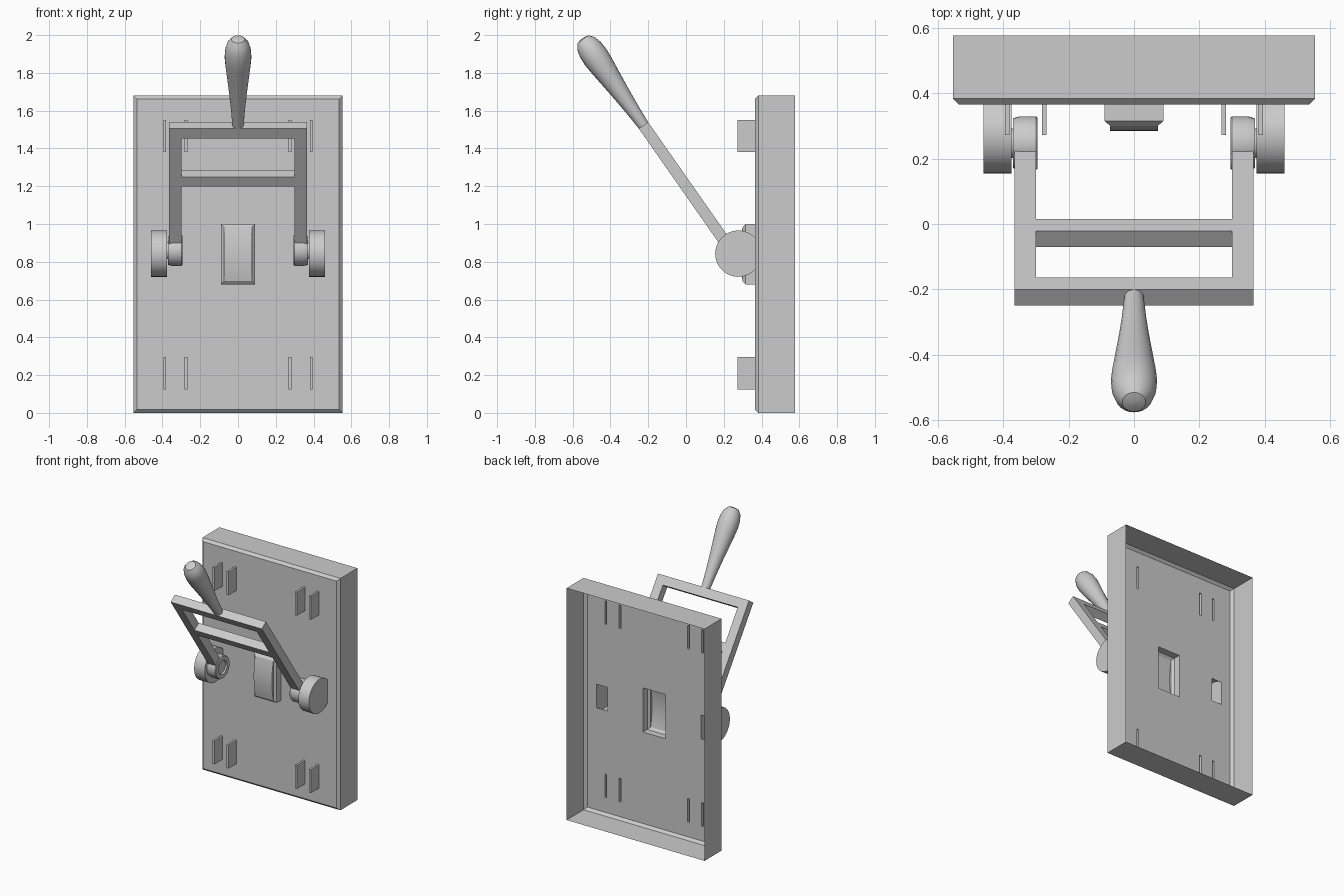
import bpy, bmesh
from math import sin, cos, pi, sqrt, asin, radians
from mathutils import Matrix, Vector

if "Cube" in bpy.data.objects:
    bpy.data.objects.remove(bpy.data.objects["Cube"])

FRONT, BACK = 0.365, 0.577        # plate front and rear y
TILT = Matrix.Translation((0, -0.225, 1.522)) @ Matrix.Rotation(radians(35), 4, 'X')


def finish(bm, name, smooth=False, matrix=None):
    bmesh.ops.recalc_face_normals(bm, faces=bm.faces[:])
    if matrix:
        bm.transform(matrix)
    me = bpy.data.meshes.new(name)
    bm.to_mesh(me)
    bm.free()
    ob = bpy.data.objects.new(name, me)
    bpy.context.collection.objects.link(ob)
    if smooth:
        bpy.ops.object.select_all(action='DESELECT')
        ob.select_set(True)
        bpy.context.view_layer.objects.active = ob
        bpy.ops.object.shade_smooth_by_angle(angle=radians(35))
    return ob


def add_loop(bm, pts):
    return [bm.verts.new(p) for p in pts]


def bridge(bm, a, b, closed=True):
    n = len(a)
    for i in range(n if closed else n - 1):
        j = (i + 1) % n
        bm.faces.new((a[i], a[j], b[j], b[i]))


def rect(x0, x1, z0, z1, y):
    return [(x0, y, z0), (x1, y, z0), (x1, y, z1), (x0, y, z1)]


def fill(bm, loops, normal):
    """Fill an outer loop, leaving the other loops as holes."""
    edges = []
    for lp in loops:
        for i in range(len(lp)):
            a, b = lp[i], lp[(i + 1) % len(lp)]
            edges.append(bm.edges.get((a, b)) or bm.edges.new((a, b)))
    bmesh.ops.triangle_fill(bm, edges=edges, use_beauty=True, normal=normal)


def open_prism(name, profile, x0, x1, smooth=False):
    """Extrude a (y, z) profile along x with end caps, open where it meets the plate."""
    bm = bmesh.new()
    a = add_loop(bm, [(x0, y, z) for y, z in profile])
    b = add_loop(bm, [(x1, y, z) for y, z in profile])
    bridge(bm, a, b, closed=False)
    bm.faces.new(a)
    bm.faces.new(b)
    return finish(bm, name, smooth)


def lathe(name, profile, matrix, seg=32):
    """Revolve (radius, height) points about local z."""
    bm = bmesh.new()
    prev = None
    for r, h in profile:
        ring = add_loop(bm, [(r * cos(2 * pi * i / seg), r * sin(2 * pi * i / seg), h)
                             for i in range(seg)])
        if prev:
            bridge(bm, prev, ring)
        else:
            bm.faces.new(ring)
        prev = ring
    bm.faces.new(prev)
    return finish(bm, name, True, matrix)


# Openings in the plate: clips, pivot discs, central boss
clips = [(x, z) for x in (0.267, 0.38) for z in (0.125, 1.38)]
CW, CH = 0.015, 0.17
R, CY, CZ = 0.1225, 0.277, 0.843
chord = sqrt(R * R - (FRONT - CY) ** 2)
holes = [(-0.09, 0.09, 0.68, 1.0)]
for s in (-1, 1):
    for x, z in clips:
        holes.append((*sorted((s * x, s * (x + CW))), z, z + CH))
    holes.append((*sorted((s * 0.375, s * 0.46)), CZ - chord, CZ + chord))

# Open-backed plate with chamfered front edge
bm = bmesh.new()
rear = add_loop(bm, rect(-0.553, 0.553, 0, 1.68, BACK))
rim = add_loop(bm, rect(-0.553, 0.553, 0, 1.68, FRONT + 0.018))
face = add_loop(bm, rect(-0.535, 0.535, 0.018, 1.662, FRONT))
bridge(bm, rear, rim)
bridge(bm, rim, face)
fill(bm, [face] + [add_loop(bm, rect(*h, FRONT)) for h in holes], (0, -1, 0))
finish(bm, "back_plate")

# Central boss: chamfered surround and slightly bulged pad
bm = bmesh.new()
loops = [add_loop(bm, rect(-w, w, 0.84 - h, 0.84 + h, y))
         for w, h, y in ((0.09, 0.16, FRONT), (0.09, 0.16, 0.315), (0.073, 0.143, 0.30))]
bridge(bm, loops[0], loops[1])
bridge(bm, loops[1], loops[2])
finish(bm, "boss_surround")
pad = [(0.30 - 0.016 * (1 - (i / 6) ** 2), 0.84 + 0.143 * i / 6) for i in range(-6, 7)]
open_prism("boss_pad", pad, -0.073, 0.073, True)

# Pivot discs, clips and hubs on both sides
start = asin(chord / R)
arc = [start + (2 * pi - 2 * start) * i / 28 for i in range(29)]
disc = [(CY + R * cos(a), CZ + R * sin(a)) for a in arc]
for s, side in ((-1, "left"), (1, "right")):
    open_prism("pivot_disc_" + side, disc, s * 0.375, s * 0.46, True)
    for i, (x, z) in enumerate(clips):
        prof = [(FRONT, z), (0.272, z), (0.272, z + CH), (FRONT, z + CH)]
        open_prism(f"clip_{side}_{i}", prof, s * x, s * (x + CW))
    # Hub with recessed inner end and a short axle into the disc
    hub = [(0.045, 0.305), (0.05, 0.295), (0.078, 0.295), (0.082, 0.30),
           (0.082, 0.35), (0.076, 0.37), (0.045, 0.37), (0.045, 0.38)]
    lathe("hub_" + side, hub, Matrix.Translation((0, 0.247, 0.86))
          @ Matrix.Rotation(s * pi / 2, 4, 'Y'))

# Tilted lever frame: U outline with a window between the rails
bm = bmesh.new()
outline = [(-0.365, 0), (0.365, 0), (0.365, -0.76), (0.3, -0.76),
           (0.3, -0.375), (-0.3, -0.375), (-0.3, -0.76), (-0.365, -0.76)]
outer = add_loop(bm, [(x, -0.03, z) for x, z in outline])
window = add_loop(bm, rect(-0.3, 0.3, -0.312, -0.064, -0.03))
fill(bm, [outer, window], (0, -1, 0))
ext = bmesh.ops.extrude_face_region(bm, geom=bm.faces[:], use_keep_orig=True)
bmesh.ops.translate(bm, vec=(0, 0.06, 0),
                    verts=[g for g in ext["geom"] if isinstance(g, bmesh.types.BMVert)])
finish(bm, "lever_frame", matrix=TILT)

# Teardrop grip
grip = [(0.029, -0.01), (0.032, 0.03), (0.037, 0.1), (0.046, 0.2), (0.057, 0.3),
        (0.067, 0.39), (0.071, 0.44), (0.068, 0.49), (0.057, 0.53),
        (0.036, 0.557), (0.012, 0.563)]
lathe("grip", grip, TILT, 24)
